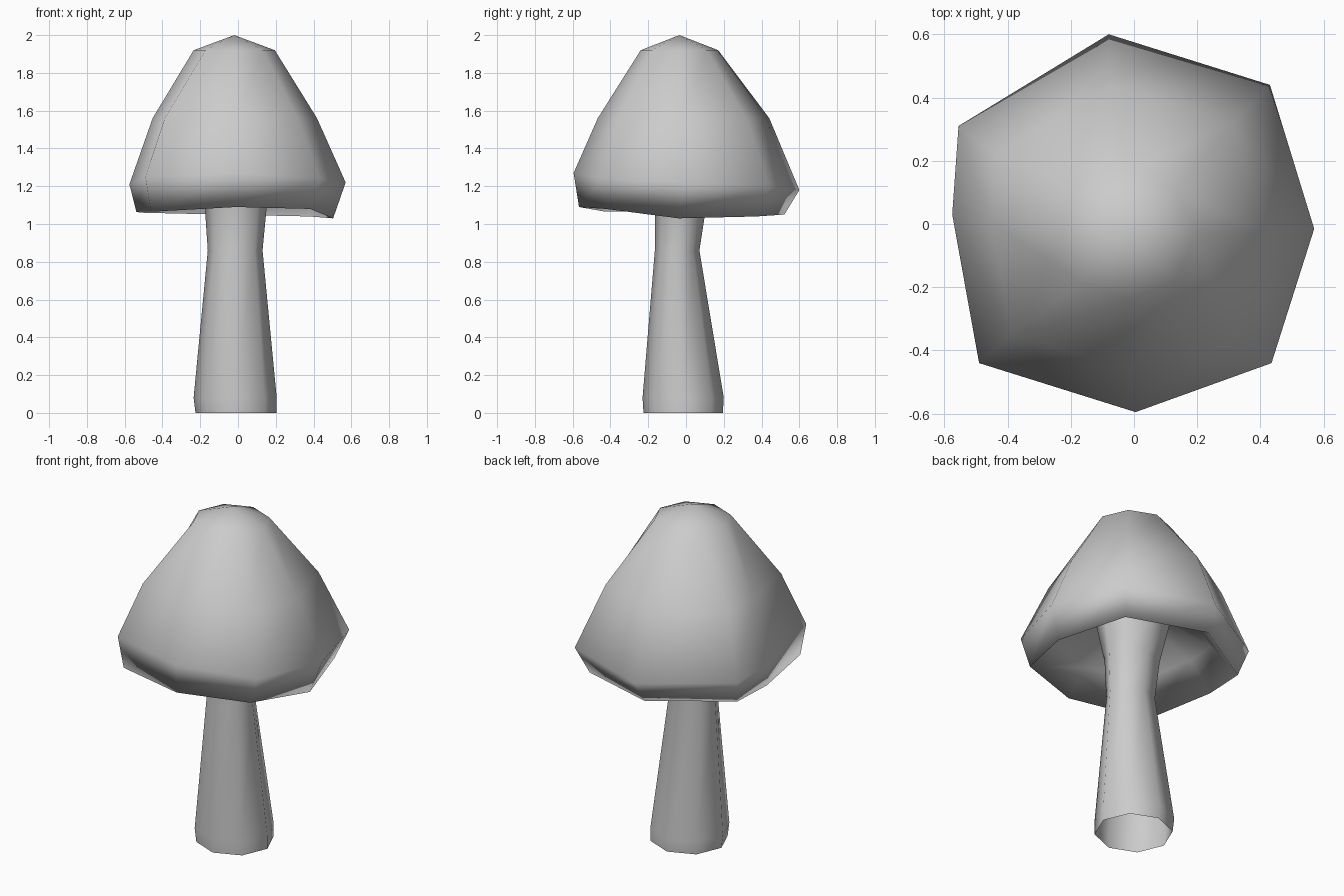
import bpy, bmesh, math

cube = bpy.data.objects.get("Cube")
if cube:
    bpy.data.objects.remove(cube)

grey = bpy.data.materials.new("plain grey")
grey.use_nodes = True
COLOUR = (0.6, 0.6, 0.6, 1)
grey.diffuse_color = COLOUR
grey.node_tree.nodes["Principled BSDF"].inputs["Base Color"].default_value = COLOUR


def loft(name, rings, apex=None):
    """Skin a stack of equal-sized rings, optionally closed by a tip."""
    bm = bmesh.new()
    loops = [[bm.verts.new(p) for p in ring] for ring in rings]
    n = len(loops[0])
    for a, b in zip(loops, loops[1:]):
        for i in range(n):
            j = (i + 1) % n
            bm.faces.new((a[i], a[j], b[j], b[i]))
    if apex:
        tip = bm.verts.new(apex)
        for i in range(n):
            bm.faces.new((loops[-1][i], loops[-1][(i + 1) % n], tip))
    for f in bm.faces:
        f.smooth = True
    mesh = bpy.data.meshes.new(name)
    bm.to_mesh(mesh)
    bm.free()
    mesh.materials.append(grey)
    obj = bpy.data.objects.new(name, mesh)
    bpy.context.collection.objects.link(obj)
    return obj


def oval(cx, cy, rx, ry, z, sides=8):
    angles = [2 * math.pi * i / sides for i in range(sides)]
    return [(cx + rx * math.cos(a), cy + ry * math.sin(a), z) for a in angles]


# Irregular eight-sided outline of the cap, counter-clockwise from +x
outline = [(0.57, -0.015), (0.43, 0.44), (-0.08, 0.6), (-0.555, 0.31),
           (-0.575, 0.03), (-0.49, -0.44), (0.005, -0.595), (0.435, -0.44)]
wide_z = [1.22, 1.2, 1.18, 1.2, 1.21, 1.25, 1.27, 1.24]
rim_z = [1.03, 1.04, 1.05, 1.06, 1.065, 1.065, 1.09, 1.08]


def cap_ring(scale, cx, cy, heights):
    return [(cx + x * scale, cy + y * scale, z)
            for (x, y), z in zip(outline, heights)]


# Cap: hollow underside, rim, widest ring, shoulder, crown and tip
loft("cap", [
    oval(-0.01, -0.02, 0.21, 0.19, 1.31),
    cap_ring(0.68, -0.01, -0.02, [1.22] * 8),
    cap_ring(0.91, -0.015, -0.025, rim_z),
    cap_ring(1, 0, 0, wide_z),
    cap_ring(0.76, -0.015, -0.015, [1.56] * 8),
    oval(-0.02, -0.035, 0.215, 0.205, 1.92),
], apex=(-0.02, -0.035, 2))

# Stem: open at the foot, waisted below the cap, flaring into the underside
loft("stem", [
    oval(-0.01, -0.015, 0.215, 0.21, 0),
    oval(-0.015, -0.015, 0.22, 0.215, 0.08),
    oval(-0.015, -0.047, 0.145, 0.118, 0.86),
    oval(-0.012, -0.03, 0.163, 0.135, 1.08),
    oval(-0.01, -0.02, 0.21, 0.19, 1.31),
])
